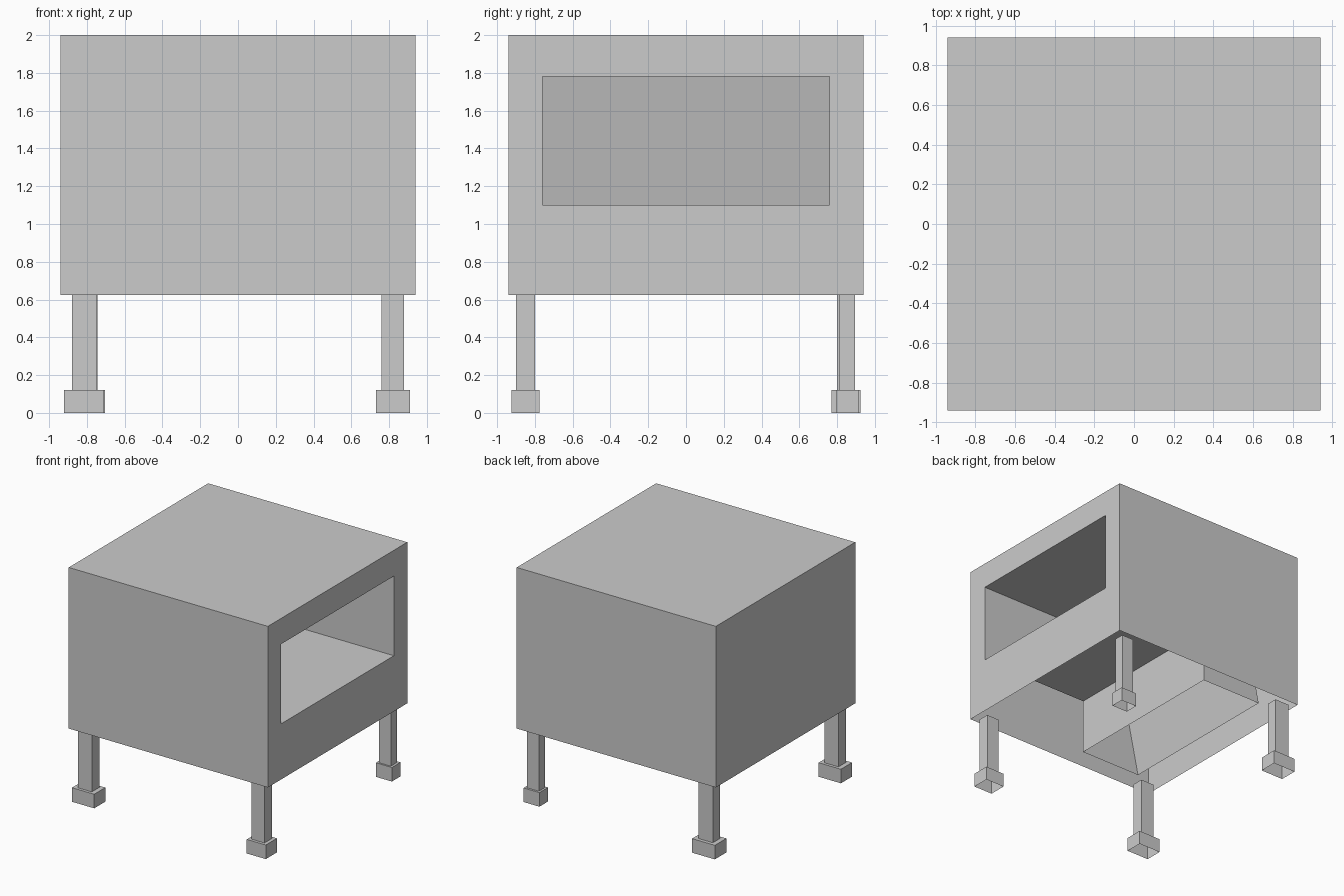
import bpy
import bmesh

if "Cube" in bpy.data.objects:
    bpy.data.objects.remove(bpy.data.objects["Cube"])

H = 0.94            # half width of the cabinet
Z0, Z1 = 0.625, 2.0  # cabinet bottom and top
W = 0.76            # half width of the opening
ZA, ZB = 1.10, 1.78  # opening bottom and top


def finish(name, bm):
    bmesh.ops.remove_doubles(bm, verts=bm.verts, dist=1e-5)
    mesh = bpy.data.meshes.new(name)
    bm.to_mesh(mesh)
    bm.free()
    obj = bpy.data.objects.new(name, mesh)
    bpy.context.collection.objects.link(obj)
    return obj


def face(bm, pts):
    return bm.faces.new([bm.verts.new(p) for p in pts])


def tube(name, x, y, z, top):
    """Thin-walled box, open below and optionally closed on top."""
    bm = bmesh.new()
    ring = [(x[0], y[0]), (x[1], y[0]), (x[1], y[1]), (x[0], y[1])]
    for i in range(4):
        a, b = ring[i], ring[(i + 1) % 4]
        face(bm, [(*a, z[0]), (*b, z[0]), (*b, z[1]), (*a, z[1])])
    if top:
        face(bm, [(*p, z[1]) for p in ring])
    return finish(name, bm)


# Cabinet shell: no floor, window on the right side
bm = bmesh.new()
face(bm, [(-H, -H, Z0), (H, -H, Z0), (H, -H, Z1), (-H, -H, Z1)])
face(bm, [(H, H, Z0), (-H, H, Z0), (-H, H, Z1), (H, H, Z1)])
face(bm, [(-H, H, Z0), (-H, -H, Z0), (-H, -H, Z1), (-H, H, Z1)])
face(bm, [(-H, -H, Z1), (H, -H, Z1), (H, H, Z1), (-H, H, Z1)])
outer = [(-H, Z0), (H, Z0), (H, Z1), (-H, Z1)]
inner = [(-W, ZA), (W, ZA), (W, ZB), (-W, ZB)]
for i in range(4):
    j = (i + 1) % 4
    face(bm, [(H, *outer[i]), (H, *outer[j]), (H, *inner[j]), (H, *inner[i])])
finish("cabinet_shell", bm)

# Compartment: shelf, drop chute, leaning back wall and ceiling
profile = [(H, ZA), (-0.10, ZA), (-0.10, Z0), (-0.68, Z0), (-0.43, ZB), (H, ZB)]
bm = bmesh.new()
for i in (0, 1, 3, 4):  # the window and the chute mouth stay open
    (xa, za), (xb, zb) = profile[i], profile[i + 1]
    face(bm, [(xa, -W, za), (xa, W, za), (xb, W, zb), (xb, -W, zb)])
face(bm, [(x, -W, z) for x, z in reversed(profile)])
face(bm, [(x, W, z) for x, z in profile])
finish("inner_compartment", bm)

# Legs and feet: name, leg x, leg y, foot x, foot y
legs = [
    ("front_left", (-0.88, -0.75), (-0.90, -0.80), (-0.92, -0.71), (-0.925, -0.775)),
    ("front_right", (0.76, 0.88), (-0.90, -0.80), (0.73, 0.91), (-0.925, -0.775)),
    ("back_left", (-0.88, -0.745), (0.80, 0.895), (-0.92, -0.705), (0.77, 0.925)),
    ("back_right", (0.763, 0.875), (0.812, 0.895), (0.745, 0.895), (0.797, 0.913)),
]
for name, lx, ly, fx, fy in legs:
    tube(name + "_leg", lx, ly, (0.12, Z0), False)
    tube(name + "_foot", fx, fy, (0.0, 0.12), True)
